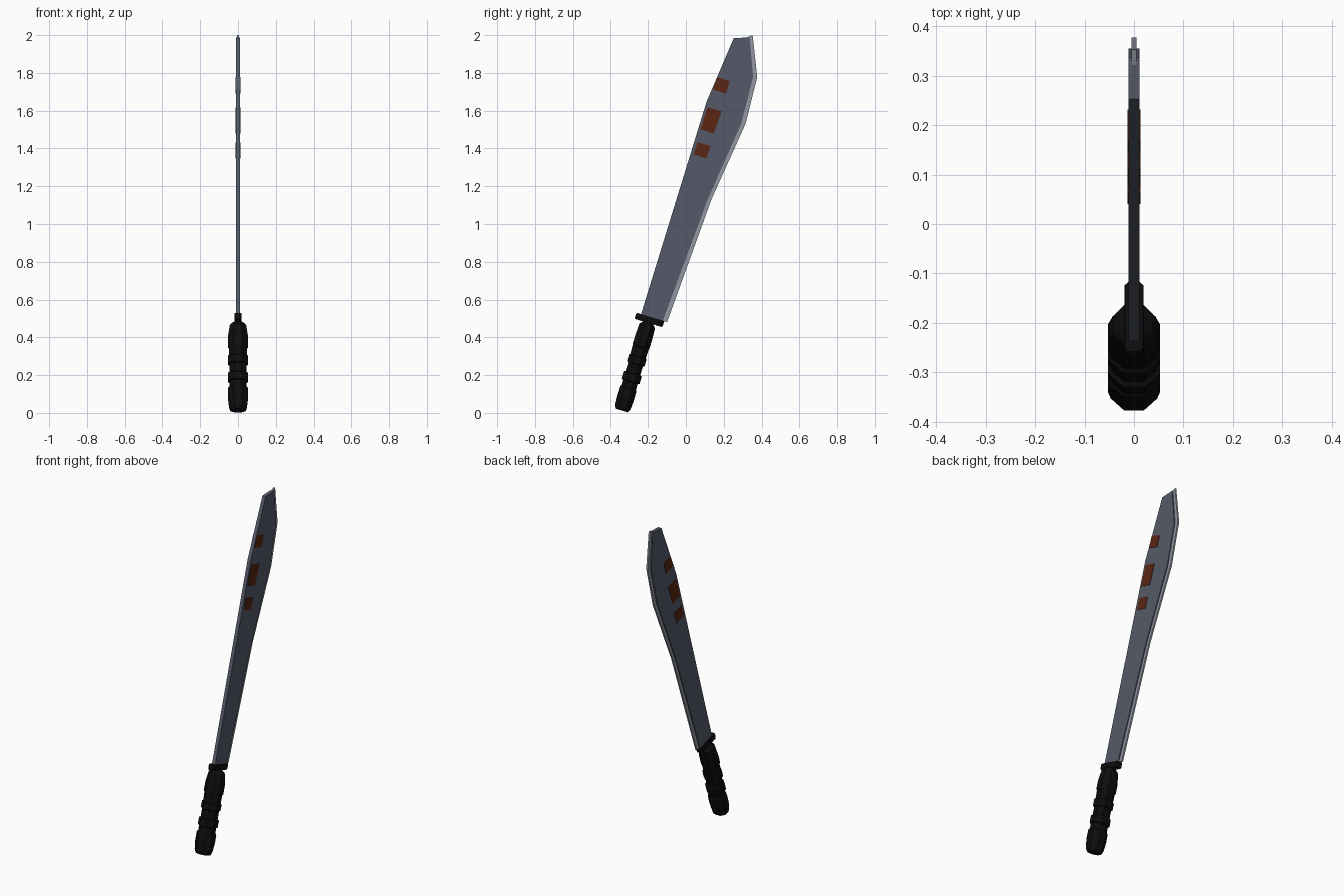
import bpy, bmesh, math
from mathutils import Vector

if "Cube" in bpy.data.objects:
    bpy.data.objects.remove(bpy.data.objects["Cube"])


def material(name, rgb):
    m = bpy.data.materials.new(name)
    m.diffuse_color = (*rgb, 1)
    m.use_nodes = True
    m.node_tree.nodes["Principled BSDF"].inputs["Base Color"].default_value = m.diffuse_color
    return m


STEEL = material("dark steel", (0.088, 0.102, 0.140))
EDGE = material("ground edge steel", (0.29, 0.315, 0.365))
RUST = material("rust", (0.105, 0.019, 0.006))
GRIP = material("black grip", (0.004, 0.004, 0.004))


def finish(name, bm, mat):
    bmesh.ops.recalc_face_normals(bm, faces=bm.faces)
    mesh = bpy.data.meshes.new(name)
    bm.to_mesh(mesh)
    bm.free()
    mesh.materials.append(mat)
    ob = bpy.data.objects.new(name, mesh)
    bpy.context.collection.objects.link(ob)
    return ob


def loft(name, rings, mat):
    """Skin a list of equal-length point rings and cap both ends."""
    bm = bmesh.new()
    vs = [[bm.verts.new(p) for p in ring] for ring in rings]
    n = len(vs[0])
    for a, b in zip(vs, vs[1:]):
        for i in range(n):
            j = (i + 1) % n
            bm.faces.new((a[i], a[j], b[j], b[i]))
    bm.faces.new(vs[0][::-1])
    bm.faces.new(vs[-1])
    return finish(name, bm, mat)


def plate(name, outline, x0, x1, mat):
    """Extrude a side-view (y, z) outline between two x positions."""
    return loft(name, [[(x, y, z) for y, z in outline] for x in (x0, x1)], mat)


# Blade body: spine from guard to tip, then back along the bevel line
bevel_line = [(0.337, 1.988), (0.355, 1.78), (0.293, 1.533),
              (0.115, 1.13), (-0.122, 0.488)]
spine = [(-0.237, 0.522), (0.11, 1.65), (0.253, 1.984)]
plate("blade", spine + bevel_line, -0.011, 0.011, STEEL)

# Thin cutting edge, tucked a little into the blade
cutting = [(0.353, 2.0), (0.377, 1.777), (0.315, 1.53),
           (0.135, 1.13), (-0.099, 0.482)]
tucked = [(y - 0.015, z) for y, z in bevel_line]
plate("cutting_edge", cutting + tucked[::-1], -0.005, 0.005, EDGE)

# Rust patches on both faces of the blade
patches = [
    [(0.166, 1.777), (0.232, 1.756), (0.211, 1.690), (0.143, 1.712)],
    [(0.114, 1.618), (0.188, 1.597), (0.147, 1.480), (0.077, 1.501)],
    [(0.062, 1.432), (0.130, 1.414), (0.108, 1.347), (0.040, 1.369)],
]
for i, outline in enumerate(patches, 1):
    for side, s in (("right", 1), ("left", -1)):
        plate(f"rust_patch_{i}_{side}", outline, s * 0.0105, s * 0.0135, RUST)

# Handle frame: leaning axis, and the direction across it
base = Vector((0, -0.340, 0.0125))
along = Vector((0, 0.290, 0.957)).normalized()
across = Vector((0, along.z, -along.y))


def octagon(t, rx, ry, k=0.43):
    """Flat-sided octagon at distance t up the handle."""
    pts = [(1, -k), (1, k), (k, 1), (-k, 1), (-1, k), (-1, -k), (-k, -1), (k, -1)]
    return [base + along * t + Vector((rx * u, 0, 0)) + across * (ry * v)
            for u, v in pts]


# Grip with pommel swell, raised finger ribs and a swelling below the guard
profile = [
    (0.000, 0.040, 0.034), (0.018, 0.047, 0.044), (0.070, 0.053, 0.047),
    (0.120, 0.053, 0.046), (0.128, 0.046, 0.041), (0.158, 0.046, 0.041),
    (0.163, 0.053, 0.050), (0.202, 0.053, 0.050), (0.207, 0.046, 0.040),
    (0.254, 0.046, 0.040), (0.259, 0.053, 0.048), (0.297, 0.053, 0.048),
    (0.302, 0.047, 0.042), (0.348, 0.048, 0.044), (0.354, 0.053, 0.046),
    (0.405, 0.053, 0.046), (0.468, 0.043, 0.043), (0.478, 0.036, 0.034),
    (0.490, 0.018, 0.022),
]
loft("handle", [octagon(*p) for p in profile], GRIP)

# Guard: slim bar across the blade root with clipped corners
centre = Vector((0, -0.193, 0.492))
hx, hl, c = 0.019, 0.077, 0.008
bar = [(hx, -hl + c), (hx, hl - c), (hx - c, hl), (c - hx, hl),
       (-hx, hl - c), (-hx, c - hl), (c - hx, -hl), (hx - c, -hl)]
rings = []
for h, s in ((-0.017, 0.95), (-0.010, 1), (0.010, 1), (0.017, 0.95)):
    rings.append([centre + along * h + Vector((x * s, 0, 0)) + across * (v * s)
                  for x, v in bar])
loft("guard", rings, GRIP)
